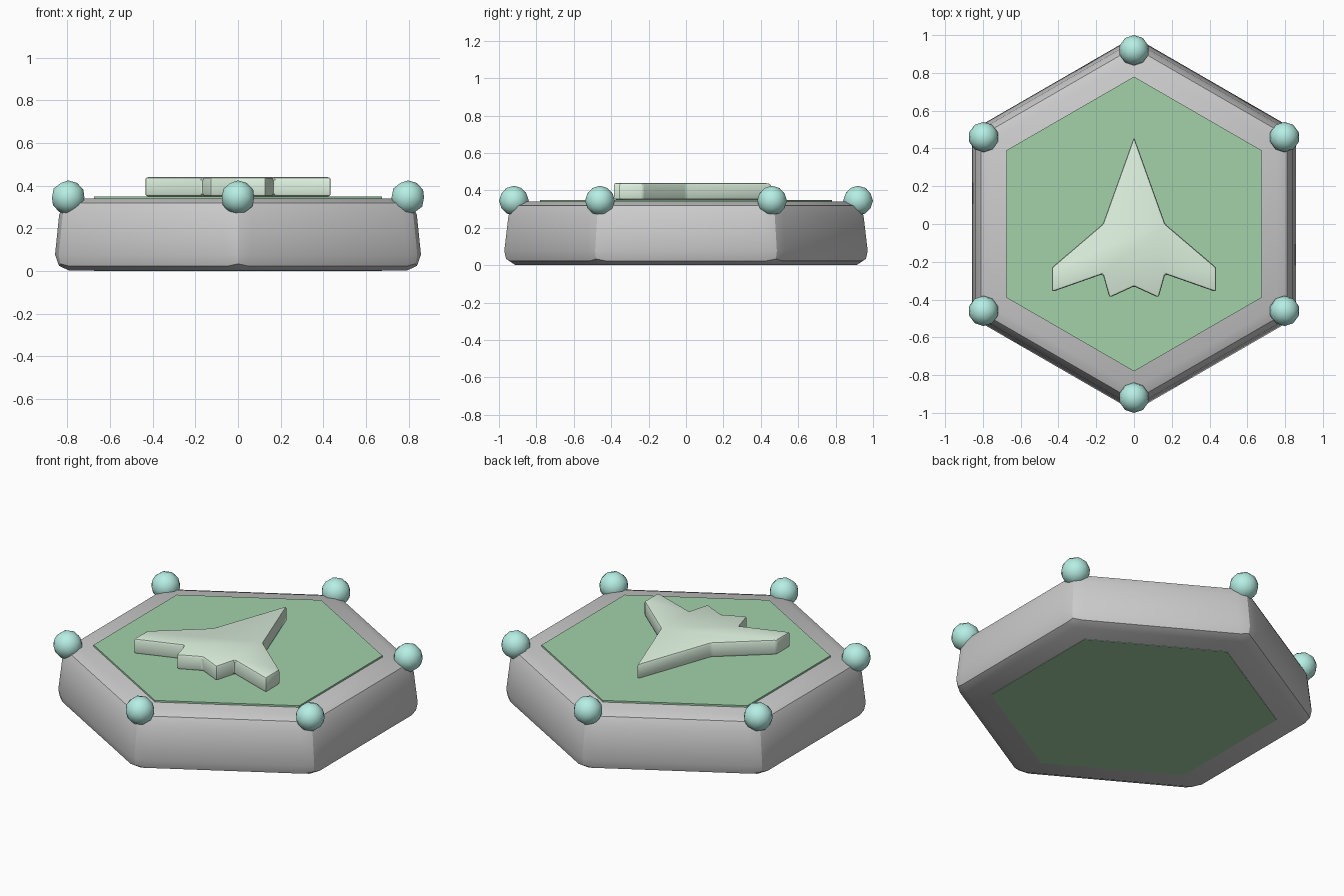
import bpy, bmesh, math

if "Cube" in bpy.data.objects:
    bpy.data.objects.remove(bpy.data.objects["Cube"])


def material(name, rgb):
    m = bpy.data.materials.new(name)
    m.diffuse_color = (*rgb, 1)
    m.use_nodes = True
    m.node_tree.nodes["Principled BSDF"].inputs["Base Color"].default_value = m.diffuse_color
    return m


def finish(obj, mat=None, bevel=0, angle=30):
    if mat:
        obj.data.materials.append(mat)
    bpy.ops.object.select_all(action='DESELECT')
    obj.select_set(True)
    bpy.context.view_layer.objects.active = obj
    if bevel:
        mod = obj.modifiers.new("Bevel", 'BEVEL')
        mod.width = bevel
        mod.segments = 2
        mod.limit_method = 'NONE'
        bpy.ops.object.modifier_apply(modifier=mod.name)
    bpy.ops.object.shade_smooth_by_angle(angle=math.radians(angle))
    return obj


def prism(name, bottom, top, z0, z1):
    """Solid between two matching counter-clockwise outlines."""
    bm = bmesh.new()
    lo = [bm.verts.new((x, y, z0)) for x, y in bottom]
    hi = [bm.verts.new((x, y, z1)) for x, y in top]
    bm.faces.new(lo[::-1])
    bm.faces.new(hi)
    n = len(lo)
    for i in range(n):
        j = (i + 1) % n
        bm.faces.new((lo[i], lo[j], hi[j], hi[i]))
    bmesh.ops.recalc_face_normals(bm, faces=bm.faces)
    me = bpy.data.meshes.new(name)
    bm.to_mesh(me)
    bm.free()
    obj = bpy.data.objects.new(name, me)
    bpy.context.collection.objects.link(obj)
    return obj


def hexagon(r):
    return [(r * math.cos(math.radians(30 + 60 * i)),
             r * math.sin(math.radians(30 + 60 * i))) for i in range(6)]


green = material("panel_green", (0.36, 0.64, 0.40))
pale = material("emblem_green", (0.73, 0.89, 0.74))
teal = material("stud_teal", (0.47, 0.86, 0.78))

# Tapered grey hexagonal body, raised a hair so the panel shows underneath
finish(prism("hex_body", hexagon(1.0), hexagon(0.96), 0.002, 0.34), bevel=0.075)

# Green panel running through the body
finish(prism("green_panel", hexagon(0.78), hexagon(0.78), 0.0, 0.35), green)

# Raised winged arrow, right half mirrored to the left
half = [(0.165, -0.265), (0.435, -0.36), (0.435, -0.23), (0.165, 0.0)]
right = [(0.13, -0.39)] + half
outline = [(0, -0.33)] + right + [(0, 0.46)] + [(-x, y) for x, y in right[::-1]]
finish(prism("winged_emblem", outline, outline, 0.35, 0.44), pale, bevel=0.012)

# Corner studs
for i, (x, y) in enumerate(hexagon(0.92)):
    bpy.ops.mesh.primitive_ico_sphere_add(subdivisions=2, radius=0.08,
                                          location=(x, y, 0.345))
    stud = bpy.context.object
    stud.name = f"corner_stud_{i + 1}"
    finish(stud, teal, angle=40)
